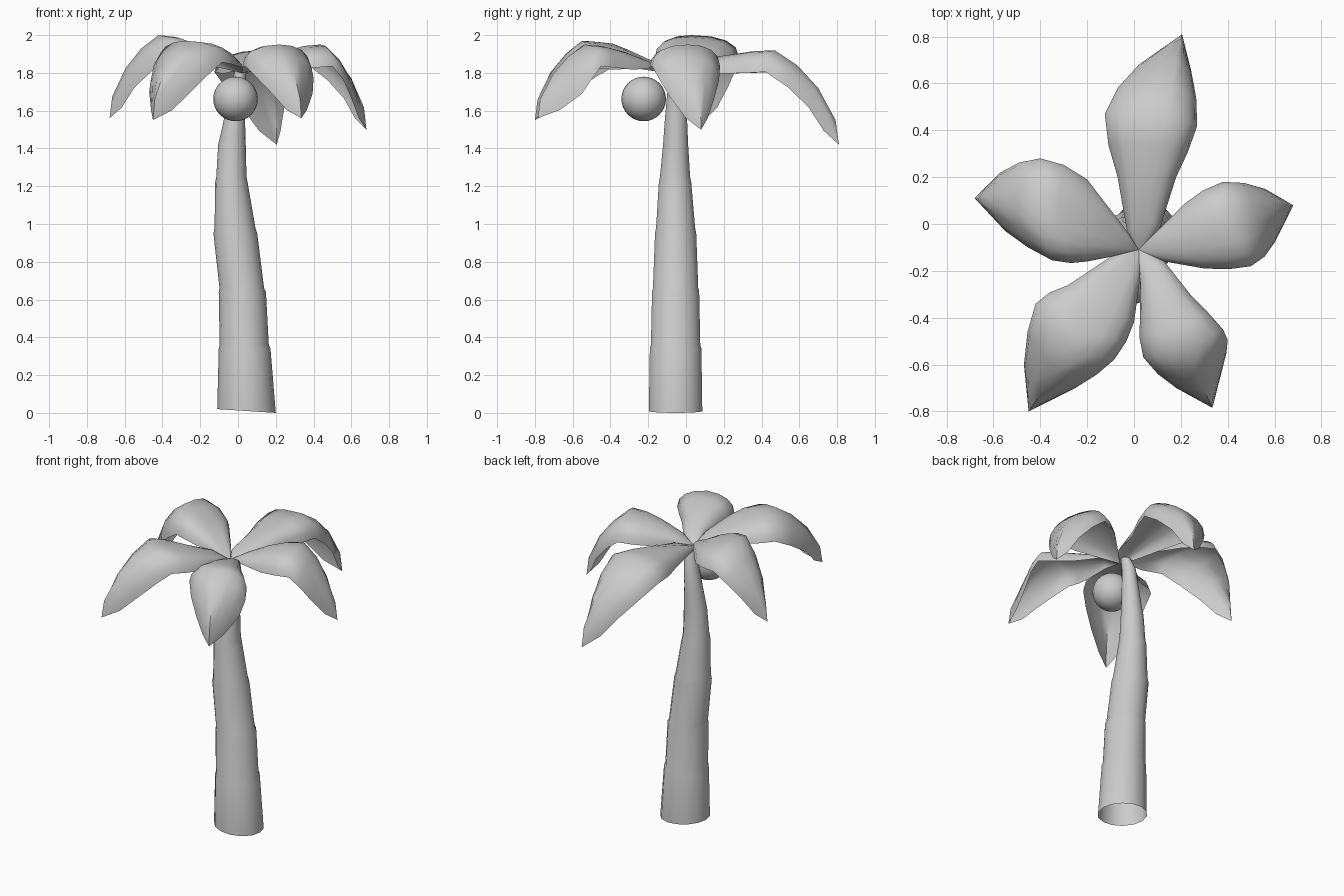
import bpy, bmesh, math
from mathutils import Vector

if "Cube" in bpy.data.objects:
    bpy.data.objects.remove(bpy.data.objects["Cube"])

grey = bpy.data.materials.new("plain grey")
grey.diffuse_color = (0.6, 0.6, 0.6, 1)
grey.use_nodes = True
grey.node_tree.nodes["Principled BSDF"].inputs["Base Color"].default_value = grey.diffuse_color


def finish(name, bm, angle):
    bmesh.ops.recalc_face_normals(bm, faces=bm.faces)
    me = bpy.data.meshes.new(name)
    bm.to_mesh(me)
    bm.free()
    ob = bpy.data.objects.new(name, me)
    bpy.context.collection.objects.link(ob)
    me.materials.append(grey)
    bpy.ops.object.select_all(action='DESELECT')
    ob.select_set(True)
    bpy.context.view_layer.objects.active = ob
    bpy.ops.object.shade_smooth_by_angle(angle=math.radians(angle))
    return ob


# Trunk: leaning stacked segments, each slightly flared at its upper rim, open at the foot
SIDES = 14
# centre x, centre y, z, radius x, radius y
rings = [(.045, -.055, .01, .155, .145), (.035, -.055, .34, .137, .14),
         (.033, -.055, .36, .130, .134), (.023, -.055, .64, .125, .128),
         (.020, -.055, .66, .118, .123), (-.014, -.055, .95, .116, .112),
         (-.016, -.055, .98, .108, .106), (-.035, -.058, 1.22, .086, .088),
         (-.035, -.058, 1.25, .080, .082), (-.032, -.055, 1.42, .073, .068),
         (-.018, -.053, 1.56, .055, .060), (0, -.05, 1.74, .040, .046),
         (.015, -.06, 1.81, .03, .03)]
bm = bmesh.new()
loops = []
for i, (cx, cy, z, rx, ry) in enumerate(rings):
    loop = []
    for k in range(SIDES):
        a = math.tau * k / SIDES
        tilt = -.01 * math.cos(a) if i == 0 else 0
        loop.append(bm.verts.new((cx + rx * math.cos(a), cy + ry * math.sin(a), z + tilt)))
    loops.append(loop)
for a, b in zip(loops, loops[1:]):
    for k in range(SIDES):
        n = (k + 1) % SIDES
        bm.faces.new((a[k], a[n], b[n], b[k]))
finish("trunk", bm, 60)

# Coconut
bm = bmesh.new()
bmesh.ops.create_uvsphere(bm, u_segments=24, v_segments=16, radius=.118)
bmesh.ops.translate(bm, verts=bm.verts, vec=(-.013, -.224, 1.662))
finish("coconut", bm, 60)

# Fronds: arched sheets that share the notches around the crown
HUB = Vector((.02, -.11))
HUB_Z = 1.80
REACH = (0, .15, .32, .5, .63, .76, .88, .98, 1.0)
RISE = (0, .4, .74, .95, 1)
FALL = (.16, .40, .74, 1)
DROOP = (0, .35, .8, 1, 1, 1, .9, .5, 0)
notches = {"ab": (.11, -.02), "bc": (.13, -.16), "cd": (.025, -.24),
           "de": (-.1, -.14), "ea": (-.03, -.03)}
# name, notches, left edge, right edge, tip, peak height, tip height
fronds = [
    ("back_frond", "ea", "ab", [(-.07, .2), (-.125, .47), (.02, .68)],
     [(.18, .2), (.27, .42), (.245, .65)], (.205, .81), 1.92, 1.42),
    ("right_frond", "ab", "bc", [(.22, .09), (.38, .18), (.56, .15)],
     [(.3, -.19), (.5, -.18), (.6, -.08)], (.68, .08), 1.95, 1.50),
    ("front_right_frond", "bc", "cd", [(.24, -.3), (.38, -.45), (.395, -.55)],
     [(.025, -.4), (.04, -.57), (.18, -.7)], (.335, -.785), 1.95, 1.56),
    ("front_left_frond", "cd", "de", [(0, -.42), (-.085, -.58), (-.25, -.7)],
     [(-.28, -.26), (-.42, -.34), (-.47, -.6)], (-.45, -.8), 1.97, 1.55),
    ("left_frond", "de", "ea", [(-.2, -.16), (-.35, -.155), (-.55, -.03)],
     [(-.2, .19), (-.4, .28), (-.57, .22)], (-.68, .11), 2.0, 1.56),
]


def edge_rows(notch, pts, tip):
    n, a, b, c, t = [Vector(p) for p in (notch, *pts, tip)]
    mid = lambda p, q, r, s: (9 * (q + r) - p - s) / 16
    return [HUB, n, a, mid(n, a, b, c), b, mid(a, b, c, t), c, (c + t) / 2, t]


COLS = 4
for name, n1, n2, left, right, tip, peak, low in fronds:
    tip = Vector(tip)
    heights = [HUB_Z + (peak - HUB_Z) * r for r in RISE] + [peak - (peak - low) * f for f in FALL]
    sides = [edge_rows(notches[n1], left, tip), edge_rows(notches[n2], right, tip)]
    bm = bmesh.new()
    grid = []
    for i in range(9):
        spine = HUB.lerp(tip, REACH[i])
        row = []
        for j in range(-COLS, COLS + 1):
            s = abs(j) / COLS
            p = spine.lerp(sides[0 if j < 0 else 1][i], math.sin(s * math.pi / 2) ** .9)
            row.append(bm.verts.new((p.x, p.y, heights[i] - .115 * DROOP[i] * s * s)))
        grid.append(row)
    for a, b in zip(grid, grid[1:]):
        for k in range(2 * COLS):
            bm.faces.new((a[k], a[k + 1], b[k + 1], b[k]))
    bmesh.ops.remove_doubles(bm, verts=bm.verts, dist=.0005)
    ob = finish(name, bm, 70)
    # Upper side faces outward
    if sum(p.normal.z * p.area for p in ob.data.polygons) < 0:
        ob.data.flip_normals()
